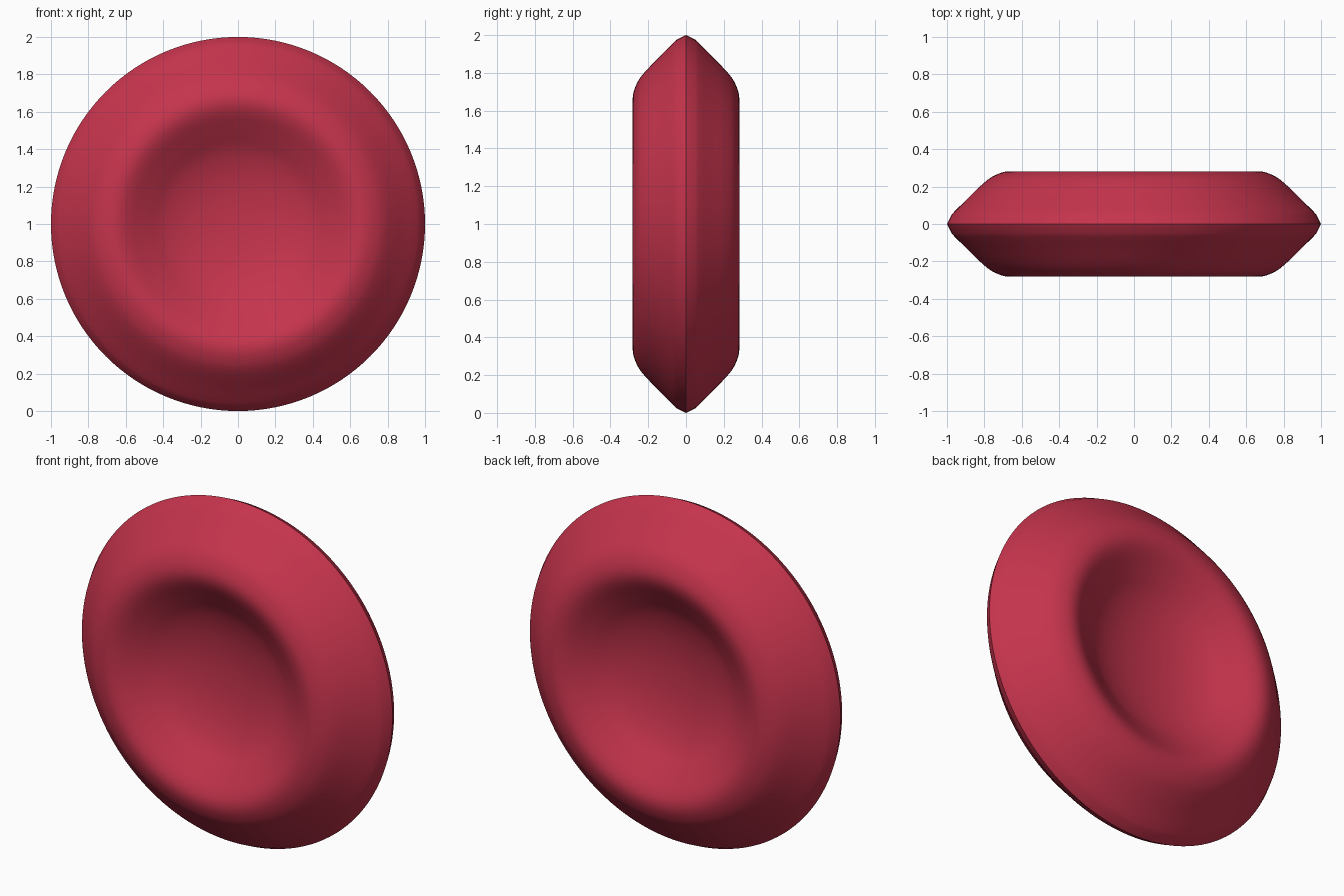
import bpy, bmesh, math
from mathutils import Vector

if "Cube" in bpy.data.objects:
    bpy.data.objects.remove(bpy.data.objects["Cube"])

SEGMENTS = 128

# Half profile (radius, thickness) from the sharp rim over the crest to the dimple centre
KEYS = [(1.0, 0.0), (0.975, 0.05), (0.89, 0.135), (0.80, 0.222), (0.74, 0.262),
        (0.67, 0.282), (0.60, 0.267), (0.50, 0.208), (0.40, 0.147),
        (0.30, 0.108), (0.20, 0.085), (0.10, 0.073), (0.0, 0.07)]


def smooth(keys, steps=5):
    """Catmull-Rom curve through the key points; the rim segment stays straight."""
    p = [Vector(k) for k in keys]
    p = [p[0]] + p + [Vector((-p[-2].x, p[-2].y))]
    out = [p[1]]
    for i in range(2, len(p) - 2):
        a, b, c, d = p[i - 1:i + 3]
        for s in range(steps):
            t = s / steps
            out.append(0.5 * (2 * b + (c - a) * t + (2 * a - 5 * b + 4 * c - d) * t * t
                              + (3 * b - a - 3 * c + d) * t ** 3))
    return out + [p[-2]]


half = smooth(KEYS)
profile = [(r, -y) for r, y in reversed(half)] + [(r, y) for r, y in half[1:]]

# Biconcave disc: profile spun around the y axis
bm = bmesh.new()
verts = [bm.verts.new((max(r, 0), y, 0)) for r, y in profile]
edges = [bm.edges.new(pair) for pair in zip(verts, verts[1:])]
bmesh.ops.spin(bm, geom=verts + edges, cent=(0, 0, 0), axis=(0, 1, 0),
               angle=math.tau, steps=SEGMENTS, use_merge=True)
bmesh.ops.remove_doubles(bm, verts=bm.verts, dist=1e-5)
bmesh.ops.translate(bm, verts=bm.verts, vec=(0, 0, 1))
bmesh.ops.recalc_face_normals(bm, faces=bm.faces)
mesh = bpy.data.meshes.new("biconcave_disc")
bm.to_mesh(mesh)
bm.free()
disc = bpy.data.objects.new("biconcave_disc", mesh)
bpy.context.collection.objects.link(disc)

# Single red colour
red = bpy.data.materials.new("crimson")
red.diffuse_color = (0.56, 0.034, 0.073, 1)
red.use_nodes = True
red.node_tree.nodes["Principled BSDF"].inputs["Base Color"].default_value = red.diffuse_color
mesh.materials.append(red)

# Smooth surface with a crisp rim seam
bpy.context.view_layer.objects.active = disc
disc.select_set(True)
bpy.ops.object.shade_smooth_by_angle(angle=math.radians(40))
